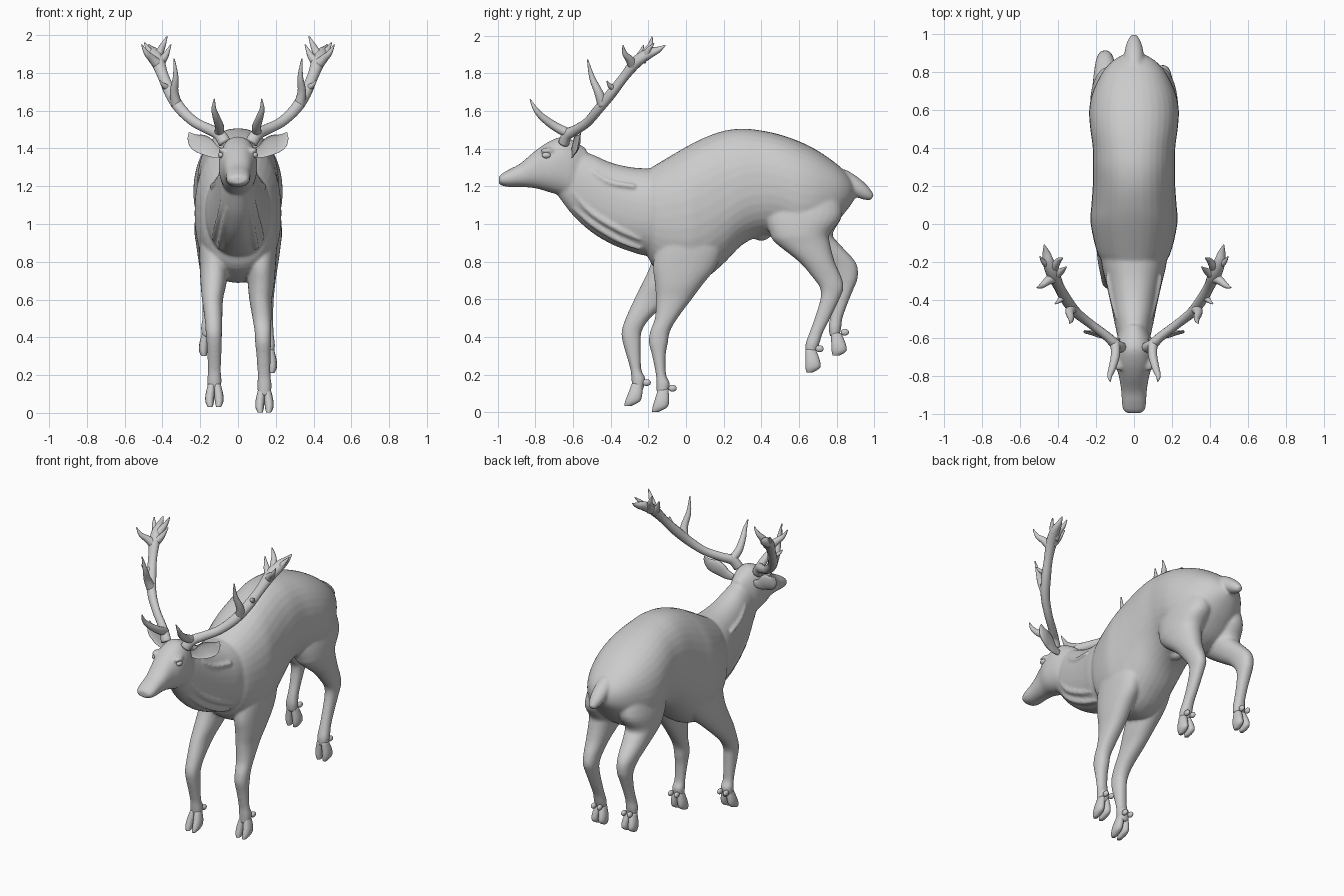
import bpy, bmesh
from math import cos, sin, pi, copysign
from mathutils import Vector, Matrix


def spline(rows, k=4):
    """Catmull-Rom resampling of rows of numbers."""
    out, n = [], len(rows)
    for i in range(n - 1):
        a, b, c, d = rows[max(i - 1, 0)], rows[i], rows[i + 1], rows[min(i + 2, n - 1)]
        for j in range(k):
            t = j / k
            out.append([.5 * (2 * q + (r - p) * t + (2 * p - 5 * q + 4 * r - s) * t * t
                              + (3 * q - p - 3 * r + s) * t ** 3) for p, q, r, s in zip(a, b, c, d)])
    return out + [list(rows[-1])]


def skin(bm, rings):
    rings = [[bm.verts.new(p) for p in ring] for ring in rings]
    n = len(rings[0])
    for a, b in zip(rings, rings[1:]):
        for i in range(n):
            bm.faces.new((a[i], a[(i + 1) % n], b[(i + 1) % n], b[i]))
    bm.faces.new(rings[0][::-1])
    bm.faces.new(rings[-1])


def loft(bm, axis, rows, n=28, power=.9, k=4):
    """Rows: position on axis, low edge, high edge, centre x, half width."""
    rings = []
    for t, lo, hi, x, hw in spline(rows, k):
        ring = []
        for i in range(n):
            c, s = cos(2 * pi * i / n), sin(2 * pi * i / n)
            px = x + hw * copysign(abs(c) ** power, c)
            q = (lo + hi) / 2 + (hi - lo) / 2 * copysign(abs(s) ** power, s)
            ring.append((px, t, q) if axis == 'y' else (px, q, t))
        rings.append(ring)
    skin(bm, rings)


def tube(bm, pts, axis=(1, 0, 0), flat=1, cup=False, n=14):
    """Rows: x, y, z, radius. Radius along axis is scaled by flat."""
    rows = spline(pts)
    pos, rings = [Vector(r[:3]) for r in rows], []
    for i, r in enumerate(rows):
        t = (pos[min(i + 1, len(pos) - 1)] - pos[max(i - 1, 0)]).normalized()
        v = Vector(axis)
        v = (v - t * v.dot(t)).normalized()
        u = t.cross(v)
        rad, ring = max(r[3], .002), []
        for j in range(n):
            c, s = cos(2 * pi * j / n), sin(2 * pi * j / n)
            if cup and s < 0:
                s *= -.5
            ring.append(pos[i] + u * rad * c + v * rad * flat * s)
        rings.append(ring)
    skin(bm, rings)


def ball(bm, loc, size):
    m = Matrix.Translation(loc) @ Matrix.Diagonal((*size, 1))
    bmesh.ops.create_uvsphere(bm, u_segments=20, v_segments=12, radius=1, matrix=m)


def finish(bm, name, mirror=False):
    bmesh.ops.recalc_face_normals(bm, faces=bm.faces)
    for f in bm.faces:
        f.smooth = True
    me = bpy.data.meshes.new(name)
    bm.to_mesh(me)
    bm.free()
    ob = bpy.data.objects.new(name, me)
    bpy.context.collection.objects.link(ob)
    if mirror:
        ob.modifiers.new("mirror", 'MIRROR').use_clip = False
    return ob


# Body: trunk, neck, head, legs and tail fused into one skin
bm = bmesh.new()
trunk = [(-.22, .87, 1.28, .14), (-.16, .76, 1.315, .19), (0, .69, 1.41, .228), (.1, .71, 1.46, .224),
         (.2, .79, 1.495, .217), (.3, .89, 1.507, .216), (.4, .935, 1.497, .217), (.5, .93, 1.475, .23),
         (.6, .89, 1.44, .236), (.7, .92, 1.39, .215), (.8, 1.01, 1.32, .165), (.86, 1.08, 1.262, .11),
         (.895, 1.13, 1.21, .05)]
neck = [(-.68, 1.15, 1.38, .06), (-.6, 1.045, 1.40, .085), (-.5, .955, 1.37, .106), (-.4, .895, 1.327, .127),
        (-.3, .855, 1.303, .15), (-.2, .83, 1.295, .172), (-.05, .83, 1.29, .175)]
head = [(-.995, 1.215, 1.25, .035), (-.98, 1.205, 1.266, .056), (-.94, 1.197, 1.29, .064),
        (-.88, 1.197, 1.322, .067), (-.8, 1.19, 1.39, .08), (-.73, 1.17, 1.437, .1), (-.66, 1.15, 1.463, .1),
        (-.6, 1.13, 1.445, .09), (-.53, 1.13, 1.40, .06)]
for part in (trunk, neck, head):
    loft(bm, 'y', [(y, lo, hi, 0, w) for y, lo, hi, w in part], n=36)

front_right = [(1.05, -.1, .12, .11, .08), (.9, -.15, .19, .12, .085), (.78, -.175, .165, .122, .078),
               (.68, -.165, .09, .122, .07), (.6, -.16, .03, .12, .06), (.5, -.165, -.045, .127, .05),
               (.43, -.19, -.085, .132, .044), (.37, -.197, -.096, .133, .042), (.3, -.18, -.108, .135, .037),
               (.2, -.16, -.106, .138, .034), (.15, -.158, -.085, .14, .038), (.09, -.155, -.1, .14, .034)]
front_left = [(1.05, -.1, .12, -.11, .08), (.9, -.16, .17, -.12, .085), (.78, -.19, .12, -.125, .078),
              (.68, -.235, .01, -.13, .068), (.6, -.275, -.08, -.135, .056), (.5, -.32, -.19, -.13, .047),
              (.43, -.342, -.235, -.128, .043), (.37, -.336, -.24, -.126, .04), (.28, -.31, -.24, -.125, .036),
              (.22, -.294, -.236, -.125, .034), (.175, -.29, -.215, -.125, .038), (.115, -.285, -.23, -.125, .034)]
hind_right = [(1.2, .45, .8, .1, .09), (1.05, .42, .83, .125, .1), (.95, .445, .765, .138, .095),
              (.9, .475, .765, .143, .085), (.8, .6, .79, .15, .065), (.72, .67, .825, .152, .05),
              (.66, .712, .837, .152, .043), (.6, .714, .815, .152, .037), (.5, .684, .767, .153, .033),
              (.42, .655, .727, .156, .033), (.36, .635, .708, .158, .038), (.31, .635, .69, .158, .032)]
hind_left = [(1.2, .45, .8, -.1, .09), (1.05, .44, .83, -.125, .1), (.95, .5, .78, -.138, .092),
             (.9, .545, .81, -.143, .08), (.82, .66, .885, -.15, .062), (.77, .735, .912, -.152, .052),
             (.71, .79, .912, -.152, .044), (.66, .8, .893, -.153, .039), (.58, .788, .86, -.154, .034),
             (.5, .766, .832, -.156, .033), (.45, .758, .825, -.158, .038), (.4, .765, .815, -.158, .032)]
for leg in (front_right, front_left, hind_right, hind_left):
    loft(bm, 'z', leg)

tube(bm, [(0, .82, 1.25, .05), (0, .89, 1.205, .05), (0, .95, 1.165, .038), (0, .99, 1.14, .018)], flat=1.05)
ball(bm, (0, .4, .955), (.04, .055, .045))
# Shaggy neck folds, brows and cheeks
for s in (-1, 1):
    tube(bm, [(s * .075, -.6, 1.17, .01), (s * .091, -.5, 1.06, .017), (s * .112, -.36, .975, .019),
              (s * .128, -.24, .92, .012)])
    tube(bm, [(s * .055, -.6, 1.09, .01), (s * .07, -.5, 1.005, .018), (s * .085, -.36, .92, .019),
              (s * .1, -.24, .87, .012)])
    tube(bm, [(s * .09, -.5, 1.28, .008), (s * .112, -.4, 1.22, .015), (s * .142, -.27, 1.2, .012)])
    ball(bm, (s * .078, -.735, 1.39), (.026, .04, .016))
body = finish(bm, "body")
rm = body.modifiers.new("fuse", 'REMESH')
rm.mode, rm.voxel_size, rm.use_smooth_shade = 'VOXEL', .0085, True
sm = body.modifiers.new("soften", 'SMOOTH')
sm.factor, sm.iterations = .5, 6

# Hooves: two claws and two dewclaws per foot, placed from the toe tip
for name, x, y, z, shear in (("front_right_hoof", .14, -.18, .002, .22), ("front_left_hoof", -.125, -.328, .032, .3),
                             ("hind_right_hoof", .158, .64, .212, -.08), ("hind_left_hoof", -.158, .78, .3, -.12)):
    bm = bmesh.new()
    for s in (-1, 1):
        loft(bm, 'z', [(z + d, y + shear * d + a, y + shear * d + b, x + s * cx, w) for d, a, b, cx, w in
                       ((0, 0, .035, .022, .013), (.025, -.003, .075, .025, .022), (.065, 0, .076, .023, .024),
                        (.12, .005, .06, .014, .02))], n=16)
        ball(bm, (x + s * .022, y + shear * .13 + .08, z + .125), (.014, .022, .018))
    finish(bm, name)

# Eyes
bm = bmesh.new()
ball(bm, (.09, -.742, 1.365), (.016, .024, .016))
finish(bm, "eye", True)

# Ears: cupped leaf shapes opening forward
bm = bmesh.new()
tube(bm, [(.075, -.61, 1.375, .02), (.125, -.605, 1.385, .035), (.175, -.595, 1.415, .05), (.22, -.58, 1.435, .045),
          (.245, -.57, 1.46, .026), (.258, -.56, 1.485, .003)], axis=(0, 1, 0), flat=.4, cup=True, n=20)
finish(bm, "ear", True)

# Antlers: main beam, then brow tine, middle tine and crown points
bm = bmesh.new()
tube(bm, [(.07, -.65, 1.43, .034), (.1, -.63, 1.475, .032), (.15, -.585, 1.5, .028), (.23, -.525, 1.54, .027),
          (.305, -.465, 1.61, .03), (.355, -.4, 1.69, .032), (.395, -.33, 1.78, .029), (.425, -.265, 1.86, .036),
          (.45, -.2, 1.905, .032), (.462, -.15, 1.925, .02), (.472, -.11, 1.95, .003)], axis=(0, 1, 0), flat=.85)
for tine in (
        [(.1, -.62, 1.48, .026), (.098, -.69, 1.515, .024), (.115, -.76, 1.565, .019), (.128, -.8, 1.61, .013),
         (.125, -.828, 1.662, .003)],
        [(.325, -.44, 1.63, .03), (.338, -.465, 1.7, .023), (.33, -.5, 1.78, .015), (.338, -.523, 1.875, .003)],
        [(.42, -.28, 1.84, .03), (.455, -.3, 1.875, .022), (.485, -.325, 1.905, .014), (.51, -.335, 1.95, .003)],
        [(.43, -.24, 1.87, .03), (.41, -.21, 1.92, .02), (.395, -.19, 1.95, .014), (.375, -.18, 1.995, .003)],
        [(.42, -.27, 1.85, .03), (.385, -.25, 1.89, .018), (.355, -.225, 1.95, .003)],
        [(.45, -.21, 1.89, .026), (.475, -.2, 1.925, .014), (.495, -.17, 1.96, .003)],
        [(.37, -.38, 1.72, .02), (.395, -.405, 1.735, .012), (.415, -.42, 1.76, .003)]):
    tube(bm, tine)
finish(bm, "antler", True)
